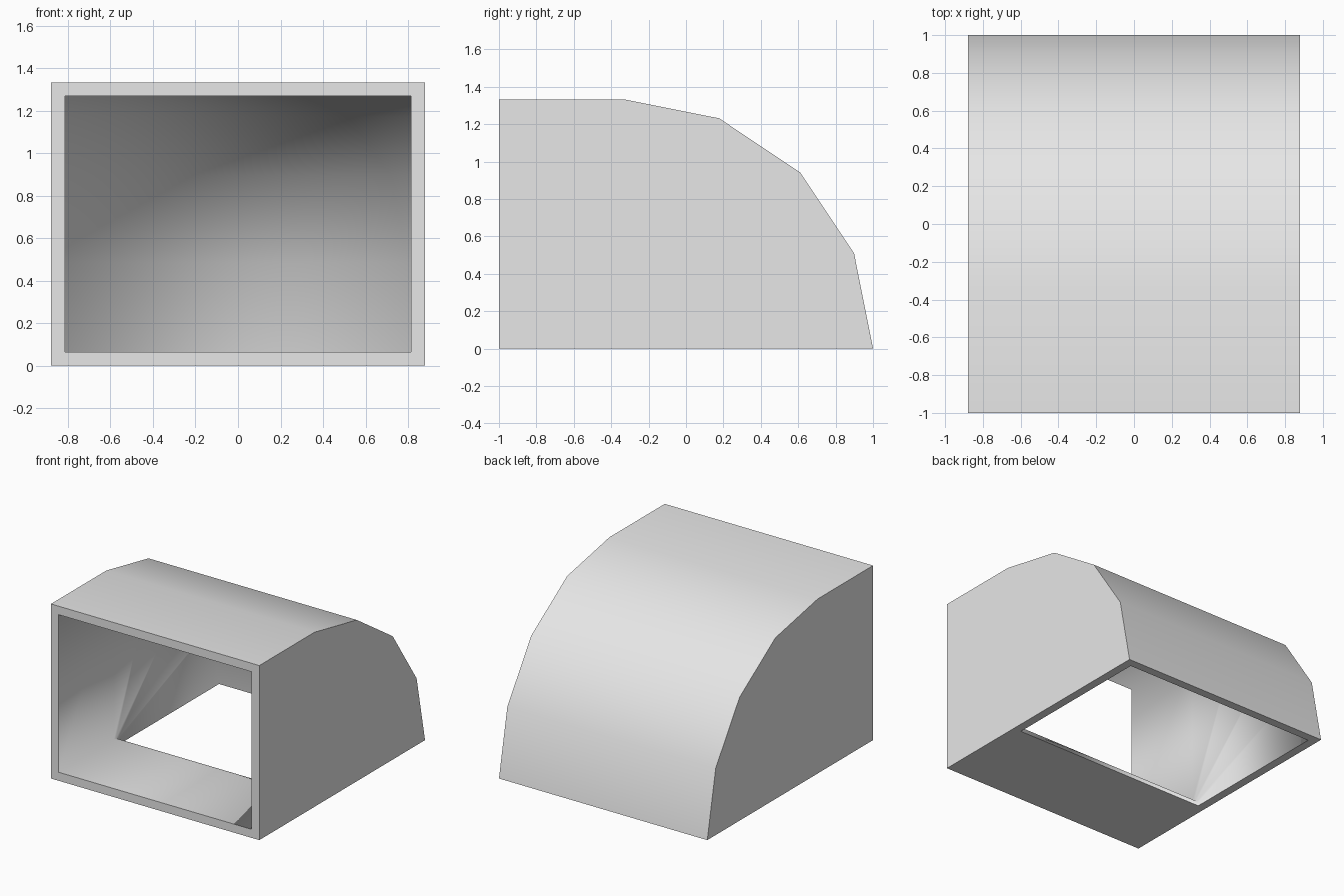
import bpy
import bmesh
import math

cube = bpy.data.objects.get("Cube")
if cube:
    bpy.data.objects.remove(cube, do_unlink=True)

FRONT, PIVOT_Y = -1.0, -0.333
RADIUS, HALF_WIDTH, WALL = 1.333, 0.88, 0.065
STEPS = 4

grey = bpy.data.materials.new("plain_grey")
grey.use_nodes = True
grey.diffuse_color = (0.8, 0.8, 0.8, 1)
grey.node_tree.nodes["Principled BSDF"].inputs["Base Color"].default_value = (0.8, 0.8, 0.8, 1)

bm = bmesh.new()


def ring(inset, y, angle):
    """Rectangular section standing at y, swung about the pivot axis."""
    half, low, high = HALF_WIDTH - inset, inset, RADIUS - inset
    return [bm.verts.new((x, y + r * math.sin(angle), r * math.cos(angle)))
            for x, r in ((-half, low), (half, low), (half, high), (-half, high))]


def sweep(inset):
    """Straight run followed by a quarter-turn bend."""
    rings = [ring(inset, FRONT, 0)]
    rings += [ring(inset, PIVOT_Y, math.pi / 2 * i / STEPS) for i in range(STEPS + 1)]
    return rings


def bridge(a, b):
    return [bm.faces.new((a[i], a[(i + 1) % 4], b[(i + 1) % 4], b[i])) for i in range(4)]


# Outer casing and inner lining
outer, inner = sweep(0), sweep(WALL)
for a, b in zip(outer, outer[1:]):
    bridge(a, b)
lining = set()
for a, b in zip(inner, inner[1:]):
    lining.update(bridge(b, a))

# Rims around the front and bottom openings
bridge(inner[0], outer[0])
bridge(outer[-1], inner[-1])

# The outer sections meet at the pivot, so merge there
for f in bm.faces:
    f.smooth = True
    f.material_index = 1 if f in lining else 0
bmesh.ops.remove_doubles(bm, verts=bm.verts[:], dist=0.0005)
bmesh.ops.recalc_face_normals(bm, faces=bm.faces[:])

# Lining is smooth all round; casing and rims keep crisp corners
for e in bm.edges:
    in_lining = all(f.material_index == 1 for f in e.link_faces)
    e.smooth = in_lining or e.calc_face_angle(0) < math.radians(40)
for f in bm.faces:
    f.material_index = 0

mesh = bpy.data.meshes.new("duct_elbow")
bm.to_mesh(mesh)
bm.free()
mesh.materials.append(grey)
duct = bpy.data.objects.new("duct_elbow", mesh)
bpy.context.collection.objects.link(duct)
